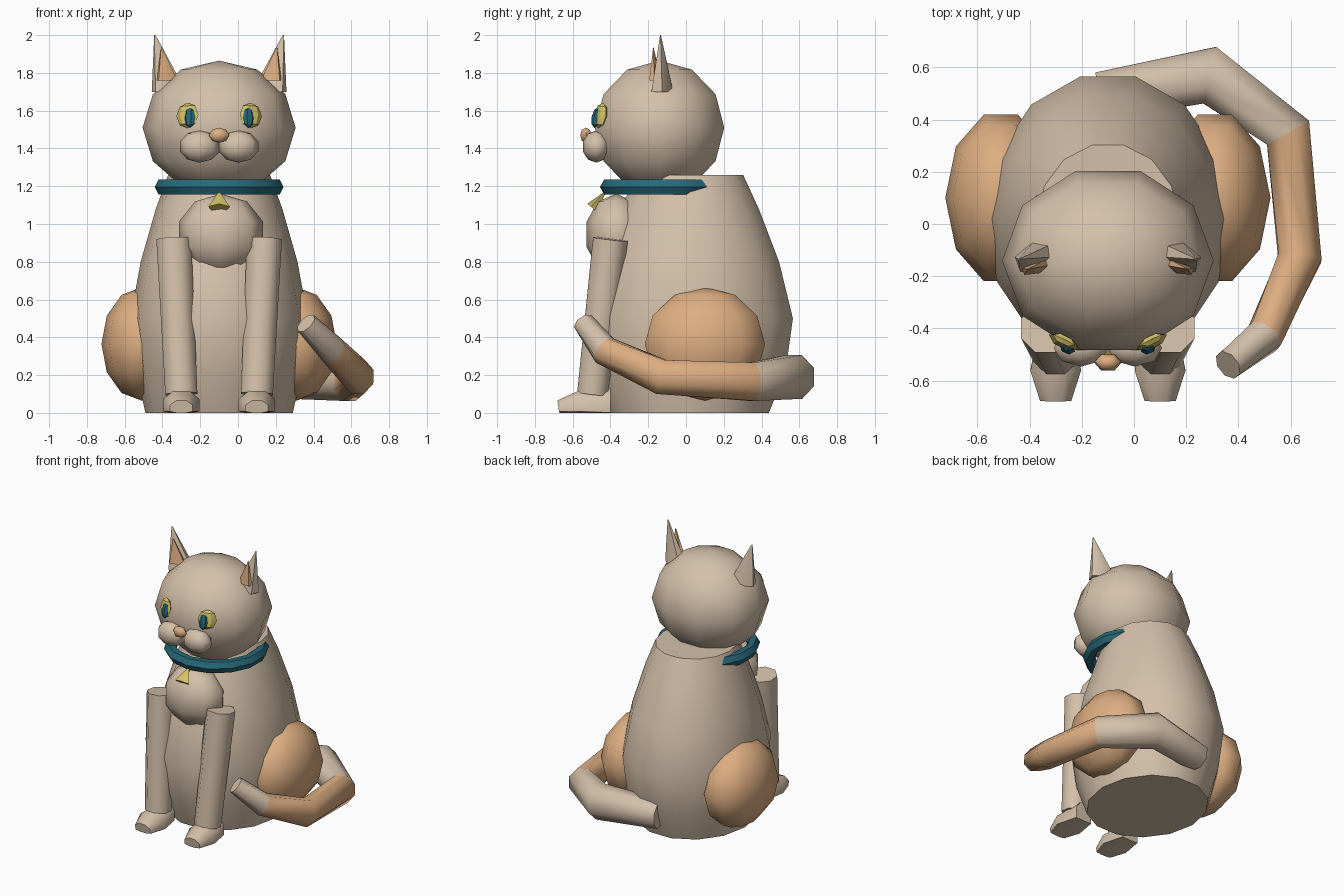
import bpy, bmesh, math
from mathutils import Vector, Matrix

old = bpy.data.objects.get("Cube")
if old:
    bpy.data.objects.remove(old, do_unlink=True)

MID = -0.1  # x of the symmetry plane


def material(name, rgb):
    m = bpy.data.materials.new(name)
    m.use_nodes = True
    m.diffuse_color = (*rgb, 1)
    m.node_tree.nodes["Principled BSDF"].inputs["Base Color"].default_value = (*rgb, 1)
    return m


FUR = material("beige_fur", (0.66, 0.53, 0.40))
PATCH = material("orange_fur", (0.72, 0.42, 0.22))
GOLD = material("gold_yellow", (0.66, 0.54, 0.14))
TEAL = material("teal", (0.02, 0.14, 0.19))


def finish(name, bm, mats, angle=50):
    bmesh.ops.recalc_face_normals(bm, faces=bm.faces)
    me = bpy.data.meshes.new(name)
    bm.to_mesh(me)
    bm.free()
    ob = bpy.data.objects.new(name, me)
    bpy.context.collection.objects.link(ob)
    for m in mats:
        me.materials.append(m)
    bpy.ops.object.select_all(action='DESELECT')
    ob.select_set(True)
    bpy.context.view_layer.objects.active = ob
    bpy.ops.object.shade_smooth_by_angle(angle=math.radians(angle))
    return ob


def loft(name, rings, sides, mats, ref=(0, 0, 1), phase=0.0, colour=lambda i: 0, floor=False):
    """Tube through rings given as (centre, half width, half height)."""
    bm = bmesh.new()
    pts = [Vector(r[0]) for r in rings]
    loops = []
    for i, (_, ru, rv) in enumerate(rings):
        before = (pts[i] - pts[i - 1]).normalized() if i else Vector()
        after = (pts[i + 1] - pts[i]).normalized() if i + 1 < len(pts) else Vector()
        t = (before + after).normalized()
        u = t.cross(Vector(ref)).normalized()
        v = u.cross(t)
        loop = []
        for k in range(sides):
            a = 2 * math.pi * (k + phase) / sides
            p = pts[i] + u * ru * math.cos(a) + v * rv * math.sin(a)
            if floor:
                p.z = max(p.z, 0)
            loop.append(bm.verts.new(p))
        loops.append(loop)
    for i in range(len(loops) - 1):
        a, b = loops[i], loops[i + 1]
        for k in range(sides):
            n = (k + 1) % sides
            bm.faces.new((a[k], a[n], b[n], b[k])).material_index = colour(i)
    bm.faces.new(loops[0]).material_index = colour(0)
    bm.faces.new(loops[-1]).material_index = colour(len(loops) - 2)
    return finish(name, bm, mats)


def ball(name, centre, size, mat, segs=10, rings=6, tilt=(0, 0, 0), angle=50):
    """Low-poly ellipsoid with a vertex line facing the front."""
    bm = bmesh.new()
    bmesh.ops.create_uvsphere(bm, u_segments=segs, v_segments=rings, radius=1)
    turn = Matrix.Rotation(math.pi / 2, 4, 'Z')
    m = Matrix.Translation(centre)
    for axis, deg in zip("XYZ", tilt):
        m = m @ Matrix.Rotation(math.radians(deg), 4, axis)
    bm.transform(m @ Matrix.Diagonal((*size, 1)) @ turn)
    return finish(name, bm, [mat], angle)


# Body: wide base tapering to a flat neck
profile = [(0, .39, .43), (.22, .44, .52), (.5, .47, .56), (.8, .415, .485),
           (1.08, .335, .375), (1.26, .27, .29)]
loft("body", [((MID, .02, z), rx, ry) for z, rx, ry in profile], 14, [FUR], ref=(0, 1, 0))
ball("chest", (MID + .01, -.37, .945), (.235, .165, .215), FUR, 8, 5)

# Head, nose
ball("head", (MID, -.14, 1.51), (.405, .36, .355), FUR, 10, 6)
ball("nose", (MID, -.53, 1.47), (.053, .035, .04), PATCH, 6, 4)

# Collar ring
bm = bmesh.new()
N, M = 14, 6
grid = []
for i in range(N):
    a = 2 * math.pi * (i + .5) / N
    row = []
    for j in range(M):
        b = 2 * math.pi * j / M
        r = .308 + .042 * math.cos(b)
        row.append(bm.verts.new((MID + r * math.cos(a), -.105 + r * math.sin(a),
                                 1.196 + .046 * math.sin(b))))
    grid.append(row)
for i in range(N):
    for j in range(M):
        p, q, k = grid[i], grid[(i + 1) % N], (j + 1) % M
        bm.faces.new((p[j], q[j], q[k], p[k]))
finish("collar", bm, [TEAL], 40)

# Pendant: tilted little pyramid
loft("pendant", [((MID, -.43, 1.165), .006, .006), ((MID, -.495, 1.085), .06, .035)],
     5, [GOLD], phase=.25)

# Paired parts
for side, s in (("right", -1), ("left", 1)):
    X = lambda d: MID + s * d
    loft(side + "_front_leg", [((X(.24), -.40, .92), .1, .1), ((X(.2), -.495, .1), .092, .088)],
         8, [FUR], ref=(0, 1, 0), phase=.5)
    loft(side + "_paw", [((X(.2), -.40, .04), .07, .10), ((X(.2), -.56, .04), .105, .085),
                         ((X(.2), -.675, .025), .065, .045)], 8, [FUR], phase=.5, floor=True)
    ball(side + "_haunch", (X(.41), .1, .365), (.213, .335, .3), PATCH, 10, 6)
    ball(side + "_muzzle", (X(.103), -.475, 1.41), (.11, .075, .085), FUR, 8, 5)
    ball(side + "_eye", (X(.168), -.452, 1.575), (.065, .026, .068), GOLD, 6, 4, (-10, 0, s * 26), 30)
    ball(side + "_pupil", (X(.155), -.476, 1.563), (.032, .022, .055), TEAL, 6, 4, (-10, 0, s * 24), 30)
    # Ears: six-sided cones leaning outward, with a coloured inner cone
    for part, mat, c, size, lean in (("ear", FUR, (.265, -.125, 1.7), (.1, .06, .3), .075),
                                     ("inner_ear", PATCH, (.275, -.163, 1.76), (.062, .028, .175), .03)):
        bm = bmesh.new()
        bmesh.ops.create_cone(bm, cap_ends=True, segments=6, radius1=1, radius2=.04, depth=1)
        turn = Matrix.Rotation(s * math.radians(-20), 3, 'Z')
        for v in bm.verts:
            h = v.co.z + .5
            bulge = 1 + .5 * h * (1 - h)
            p = turn @ Vector((v.co.x * size[0] * bulge, v.co.y * size[1] * bulge, 0))
            v.co = Vector((X(c[0]) + p.x + s * lean * h, c[1] + p.y - .01 * h, c[2] + size[2] * h))
        finish(side + "_" + part, bm, [mat])

# Tail: curls round the left side, orange in the middle
tail = [((-.13, .49, .18), .10, .10), ((.29, .57, .19), .12, .125), ((.59, .35, .165), .10, .11),
        ((.635, -.13, .19), .09, .10), ((.5, -.43, .33), .075, .08), ((.36, -.54, .475), .06, .06)]
loft("tail", tail, 8, [FUR, PATCH], phase=.5, colour=lambda i: 1 if i in (2, 3) else 0)
